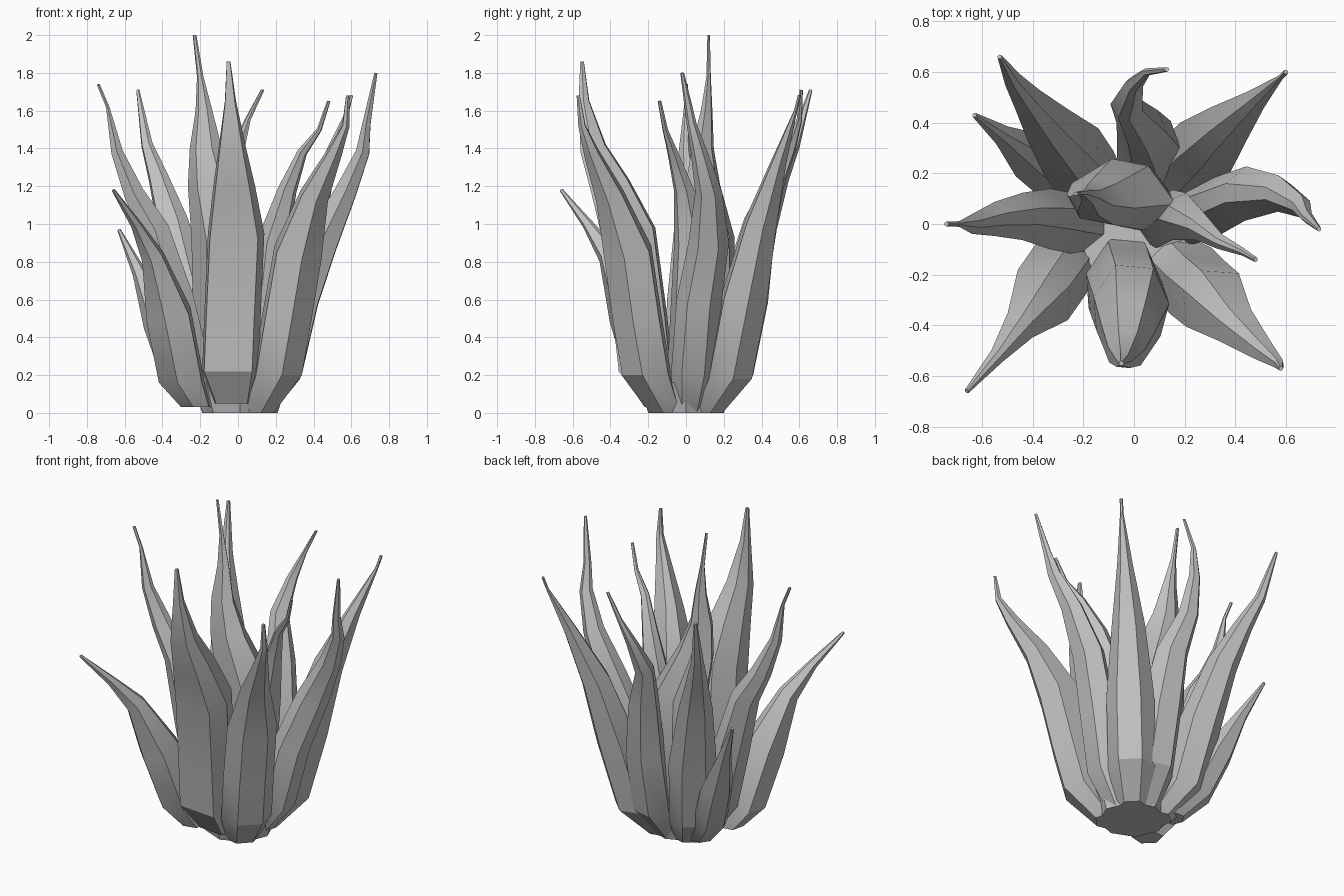
import bpy, bmesh, math
from mathutils import Vector

if "Cube" in bpy.data.objects:
    bpy.data.objects.remove(bpy.data.objects["Cube"], do_unlink=True)

# Single flat colour
grey = bpy.data.materials.new("leaf grey")
grey.use_nodes = True
colour = (0.54, 0.54, 0.54, 1)
grey.diffuse_color = colour
grey.node_tree.nodes["Principled BSDF"].inputs["Base Color"].default_value = colour


def finish(name, bm):
    bmesh.ops.recalc_face_normals(bm, faces=bm.faces)
    mesh = bpy.data.meshes.new(name)
    bm.to_mesh(mesh)
    bm.free()
    mesh.materials.append(grey)
    obj = bpy.data.objects.new(name, mesh)
    bpy.context.collection.objects.link(obj)
    bpy.ops.object.select_all(action="DESELECT")
    obj.select_set(True)
    bpy.context.view_layer.objects.active = obj
    bpy.ops.object.shade_smooth_by_angle(angle=math.radians(25))


def leaf(name, path, width, thick=0.8, outer=0.5, inner=0.35, ground=0.0,
         foot=0.5, taper=0.55, power=1.15, out=None):
    """Six-sided fleshy leaf swept along a path, tapering to a fine tip."""
    points = [Vector(p) for p in path]
    points.insert(0, Vector((points[0].x * foot, points[0].y * foot, ground)))
    tip = points[-1]
    out = Vector(out or (tip.x, tip.y, 0)).normalized()
    side = Vector((0, 0, 1)).cross(out)
    bm = bmesh.new()
    rings = []
    for i, p in enumerate(points):
        normal = out
        if i > 1:
            ahead = points[min(i + 1, len(points) - 1)] - points[i - 1]
            normal = side.cross(ahead).normalized()
            if normal.dot(out) < 0:
                normal = -normal
        narrowing = min(1, (1 - p.z / tip.z) / taper) ** power
        w = max(width * narrowing, 0.01) * (0.65 if i == 0 else 1)
        section = [(1, 0), (outer, 1), (-outer, 1), (-1, 0), (-inner, -1), (inner, -1)]
        rings.append([bm.verts.new(p + side * (a * w) + normal * (b * w * thick))
                      for a, b in section])
    for low, high in zip(rings, rings[1:]):
        for k in range(6):
            n = (k + 1) % 6
            bm.faces.new((low[k], low[n], high[n], high[k]))
    bm.faces.new(rings[0])
    bm.faces.new(rings[-1])
    finish(name, bm)


# Octagonal root crown holding the leaves
bm = bmesh.new()
bmesh.ops.create_cone(bm, cap_ends=True, segments=8, radius1=0.2, radius2=0.25, depth=0.16)
bmesh.ops.translate(bm, verts=bm.verts, vec=(0.01, 0, 0.08))
finish("root_crown", bm)

# Upright leaves in the heart of the plant
leaf("centre_leaf", [(-0.03, 0.12, 0.3), (-0.04, 0.12, 0.92), (-0.13, 0.09, 1.2),
                     (-0.17, 0.09, 1.4), (-0.18, 0.11, 1.6), (-0.2, 0.12, 1.78),
                     (-0.23, 0.12, 2)],
     0.21, thick=0.6, taper=0.52, power=1.6, out=(-0.2, -1, 0))
leaf("inner_left_leaf", [(0.12, 0.02, 0.3), (0.18, 0.03, 0.9), (0.26, -0.01, 1.18),
                         (0.34, -0.07, 1.38), (0.43, -0.11, 1.5), (0.48, -0.14, 1.65)], 0.12)

# Ring of tall outer leaves
leaf("front_leaf", [(-0.04, -0.21, 0.22), (-0.03, -0.24, 0.5), (-0.01, -0.3, 0.95),
                    (-0.02, -0.4, 1.2), (-0.03, -0.49, 1.4), (-0.04, -0.54, 1.65),
                    (-0.05, -0.55, 1.86)],
     0.15, thick=0.9, outer=0.85, inner=0.5, ground=0.05, foot=0.65, taper=0.46)
leaf("front_left_leaf", [(0.2, -0.2, 0.2), (0.25, -0.25, 0.5), (0.31, -0.3, 0.85),
                         (0.4, -0.4, 1.15), (0.51, -0.5, 1.38), (0.57, -0.55, 1.52),
                         (0.58, -0.57, 1.68)], 0.15, taper=0.5)
leaf("left_leaf", [(0.24, 0.04, 0.2), (0.33, 0.07, 0.6), (0.44, 0.12, 0.9),
                   (0.57, 0.12, 1.17), (0.66, 0.07, 1.38), (0.68, 0.03, 1.53),
                   (0.73, -0.02, 1.8)], 0.12)
leaf("back_left_leaf", [(0.2, 0.22, 0.18), (0.28, 0.3, 0.6), (0.37, 0.39, 1),
                        (0.48, 0.49, 1.33), (0.58, 0.58, 1.6), (0.6, 0.6, 1.68)], 0.14)
leaf("back_leaf", [(0.06, 0.24, 0.2), (0.06, 0.32, 0.6), (0.03, 0.38, 0.95),
                   (-0.03, 0.46, 1.2), (0, 0.55, 1.4), (0.05, 0.6, 1.55),
                   (0.13, 0.61, 1.71)], 0.13)
leaf("back_right_leaf", [(-0.19, 0.2, 0.18), (-0.25, 0.29, 0.6), (-0.34, 0.39, 1),
                         (-0.42, 0.49, 1.25), (-0.48, 0.57, 1.42), (-0.53, 0.66, 1.71)], 0.14)
leaf("right_leaf", [(-0.23, 0, 0.2), (-0.33, 0.02, 0.6), (-0.44, 0.03, 0.97),
                    (-0.55, 0.02, 1.16), (-0.64, 0, 1.38), (-0.69, 0, 1.62),
                    (-0.74, 0, 1.74)], 0.12)

# Short, low leaves on the right side
leaf("low_front_right_leaf", [(-0.29, -0.18, 0.16), (-0.36, -0.28, 0.52), (-0.45, -0.4, 0.83),
                              (-0.54, -0.52, 1), (-0.66, -0.66, 1.18)],
     0.14, ground=0.03, foot=0.75)
leaf("low_back_right_leaf", [(-0.3, 0.19, 0.18), (-0.41, 0.27, 0.48), (-0.52, 0.35, 0.74),
                             (-0.63, 0.43, 0.97)], 0.11, ground=0.03, foot=0.65)
